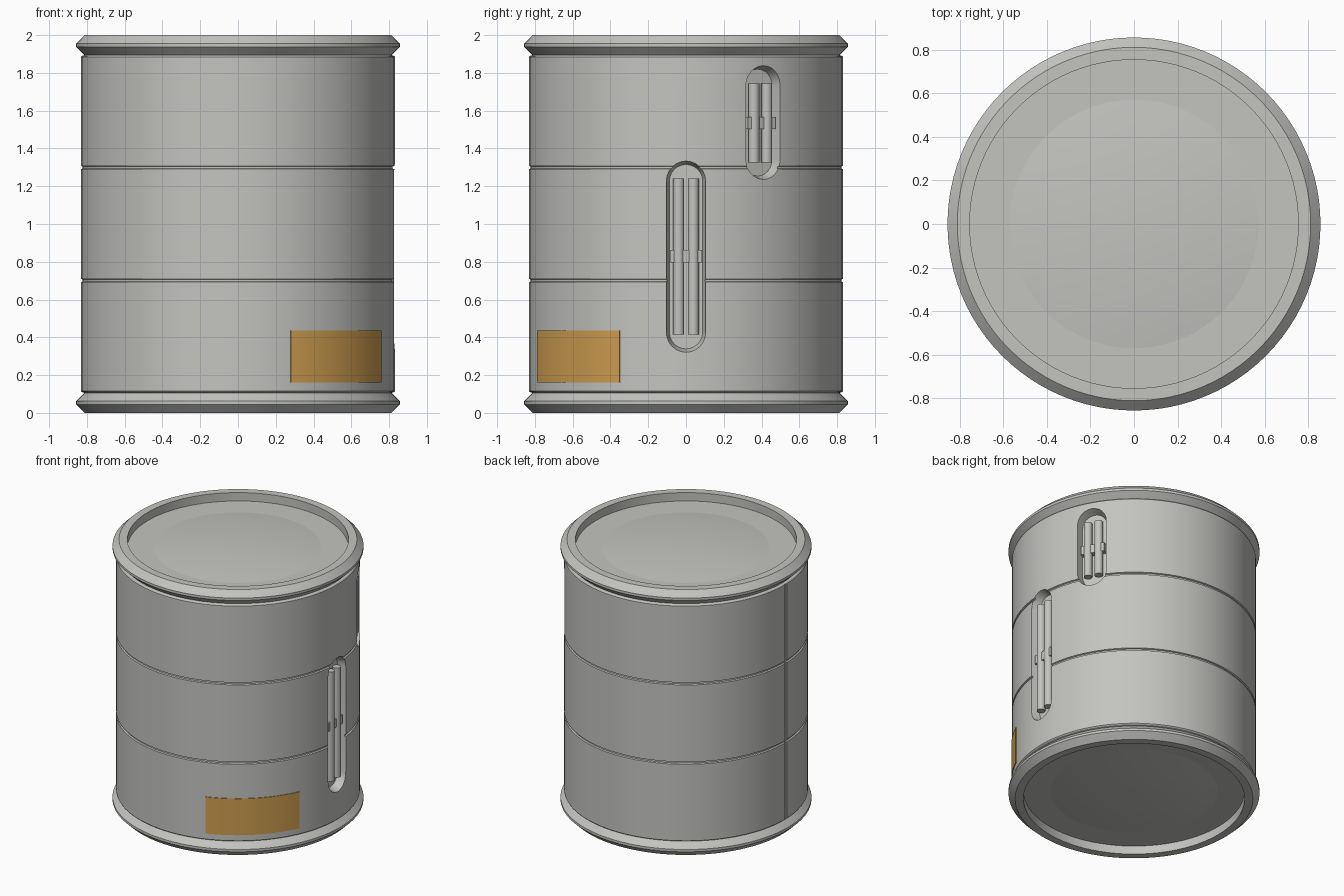
import bpy, bmesh
from math import sin, cos, pi, radians
from mathutils import Matrix

old = bpy.data.objects.get("Cube")
if old:
    bpy.data.objects.remove(old, do_unlink=True)

SEG = 96
R = 0.832


def material(name, rgb):
    m = bpy.data.materials.new(name)
    m.use_nodes = True
    m.diffuse_color = (*rgb, 1)
    bsdf = m.node_tree.nodes["Principled BSDF"]
    bsdf.inputs["Base Color"].default_value = (*rgb, 1)
    bsdf.inputs["Roughness"].default_value = 0.6
    return m


grey = material("warm grey metal", (0.55, 0.55, 0.53))
amber = material("amber label", (0.62, 0.34, 0.08))


def make_object(name, bm, mat):
    bmesh.ops.recalc_face_normals(bm, faces=bm.faces)
    mesh = bpy.data.meshes.new(name)
    bm.to_mesh(mesh)
    bm.free()
    mesh.materials.append(mat)
    ob = bpy.data.objects.new(name, mesh)
    bpy.context.collection.objects.link(ob)
    return ob


def activate(ob):
    bpy.ops.object.select_all(action='DESELECT')
    ob.select_set(True)
    bpy.context.view_layer.objects.active = ob


def smooth(ob):
    activate(ob)
    bpy.ops.object.shade_smooth_by_angle(angle=radians(28))


def loft(bm, loops):
    """Join closed rings of points and cap both ends."""
    rings = [[bm.verts.new(p) for p in loop] for loop in loops]
    for a, b in zip(rings, rings[1:]):
        for i in range(len(a)):
            j = (i + 1) % len(a)
            bm.faces.new((a[i], a[j], b[j], b[i]))
    bm.faces.new(rings[0])
    bm.faces.new(rings[-1])


def ring(r, z):
    return [(r * cos(2 * pi * i / SEG), r * sin(2 * pi * i / SEG), z) for i in range(SEG)]


# Barrel shell: rims, recessed ends and two hoop grooves, mirrored about mid height
rim = [(0.755, 1.937), (0.755, 2), (0.812, 2), (0.857, 1.956), (0.857, 1.938),
       (0.812, 1.894), (0.826, 1.89), (R, 1.884)]
groove = [(R, 1.308), (0.822, 1.304), (0.822, 1.294), (R, 1.29)]
upper = rim + groove
profile = upper + [(r, 2 - z) for r, z in reversed(upper)]
bm = bmesh.new()
loft(bm, [ring(r, z) for r, z in profile])
barrel = make_object("barrel_shell", bm, grey)


def cut(cutter):
    activate(barrel)
    mod = barrel.modifiers.new("cut", 'BOOLEAN')
    mod.operation = 'DIFFERENCE'
    mod.solver = 'EXACT'
    mod.object = cutter
    bpy.ops.object.modifier_apply(modifier=mod.name)
    bpy.data.objects.remove(cutter, do_unlink=True)


def stadium(x, w, half, z):
    """Upright rounded slot outline: w is the end radius, half the straight half height."""
    pts = []
    for side, start in ((1, 0), (-1, pi)):
        for i in range(13):
            a = start + pi * i / 12
            pts.append((x, w * cos(a), z + side * half + w * sin(a)))
    return pts


def box(bm, size, loc):
    bmesh.ops.create_cube(bm, size=1, matrix=Matrix.Translation(loc) @ Matrix.Diagonal((*size, 1)))


# Recessed slots, each holding two tubes and a clip
def gauge(name, angle, z, half, tube_low, tube_high, clip_z):
    turn = Matrix.Rotation(radians(angle), 4, 'Z')
    bm = bmesh.new()
    loft(bm, [stadium(0.768, 0.088, half, z), stadium(0.88, 0.12, half, z)])
    bm.transform(turn)
    cut(make_object(name + "_cutter", bm, grey))

    bm = bmesh.new()
    for y in (-0.039, 0.039):
        place = Matrix.Translation((0.796, y, (tube_low + tube_high) / 2))
        bmesh.ops.create_cone(bm, cap_ends=True, segments=20, radius1=0.029, radius2=0.029,
                              depth=tube_high - tube_low, matrix=place)
    bm.transform(turn)
    smooth(make_object(name + "_tubes", bm, grey))

    bm = bmesh.new()
    box(bm, (0.05, 0.17, 0.065), (0.787, 0, clip_z))
    bm.transform(turn)
    make_object(name + "_clip", bm, grey)


gauge("long_gauge", 0, 0.827, 0.4, 0.415, 1.24, 0.83)
gauge("short_gauge", 29.6, 1.537, 0.195, 1.325, 1.745, 1.535)

# Vertical seam down one side
bm = bmesh.new()
box(bm, (0.04, 0.024, 1.77), (-0.844, 0, 1))
cut(make_object("seam_cutter", bm, grey))
smooth(barrel)

# Shallow domes in the lid and the base
for name, side in (("lid_dome", 1), ("base_dome", -1)):
    bm = bmesh.new()
    levels = 8
    loops = []
    for k in range(levels):
        t = 1 - k / levels
        height = 0.936 + 0.035 * (1 - t * t)
        loops.append(ring(0.58 * t, 1 + side * height))
    loft(bm, loops)
    smooth(make_object(name, bm, grey))

# Curved label plate
bm = bmesh.new()
steps = 16
columns = []
for i in range(steps + 1):
    a = radians(-70.4 + 45.6 * i / steps)
    columns.append([(r * cos(a), r * sin(a), z)
                    for r, z in ((0.826, 0.16), (0.837, 0.16), (0.837, 0.435), (0.826, 0.435))])
loft(bm, columns)
smooth(make_object("label_plate", bm, amber))
